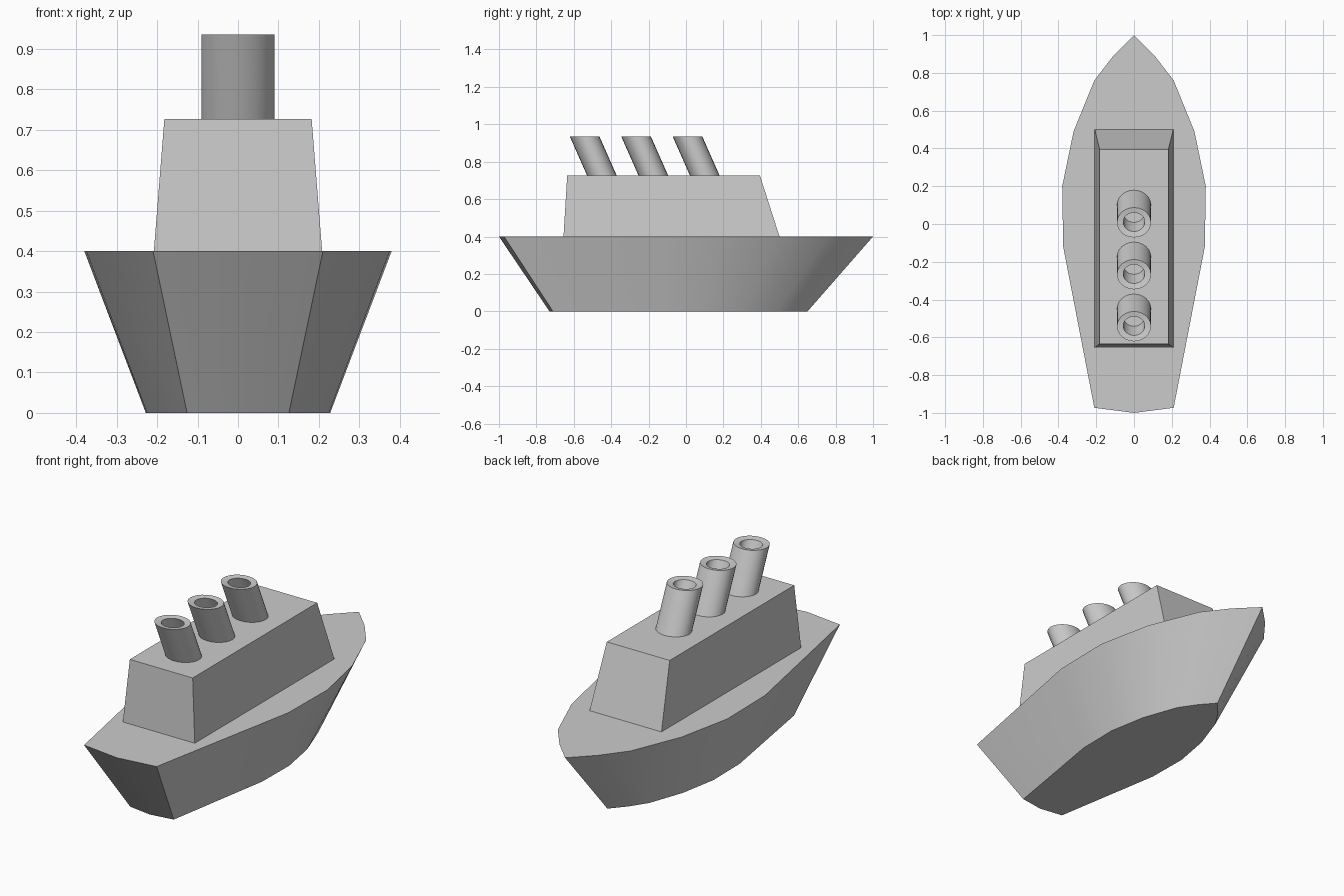
import bpy, bmesh, math

if "Cube" in bpy.data.objects:
    bpy.data.objects.remove(bpy.data.objects["Cube"])


def loft(name, rings, smooth=None):
    """Skin a stack of closed rings and cap both ends."""
    bm = bmesh.new()
    loops = [[bm.verts.new(p) for p in ring] for ring in rings]
    n = len(loops[0])
    for a, b in zip(loops, loops[1:]):
        for i in range(n):
            j = (i + 1) % n
            bm.faces.new((a[i], a[j], b[j], b[i]))
    bm.faces.new(loops[0][::-1])
    bm.faces.new(loops[-1])
    bmesh.ops.recalc_face_normals(bm, faces=bm.faces)
    mesh = bpy.data.meshes.new(name)
    bm.to_mesh(mesh)
    bm.free()
    ob = bpy.data.objects.new(name, mesh)
    bpy.context.collection.objects.link(ob)
    if smooth:
        bpy.context.view_layer.objects.active = ob
        ob.select_set(True)
        bpy.ops.object.shade_smooth_by_angle(angle=math.radians(smooth))
        ob.select_set(False)
    return ob


def rect(x, y0, y1, z):
    return [(-x, y0, z), (x, y0, z), (x, y1, z), (-x, y1, z)]


def ellipse(rx, ry, y, z, n=24):
    return [(rx * math.cos(2 * math.pi * i / n),
             y + ry * math.sin(2 * math.pi * i / n), z) for i in range(n)]


# Hull: half deck outline from bow to blunt end, mirrored, shrunk at the keel
half = [(0.11, 0.89), (0.21, 0.76), (0.32, 0.49), (0.38, 0.20),
        (0.375, -0.12), (0.21, -0.973)]
outline = [(0, 1)] + half + [(0, -1)] + [(-x, y) for x, y in reversed(half)]
deck = [(x, y, 0.40) for x, y in outline]
keel = [(x * 0.6, y * 0.69 - 0.04, 0) for x, y in outline]
loft("hull", [keel, deck], smooth=30)

# Tapered cabin block
loft("cabin", [rect(0.208, -0.655, 0.50, 0.40),
               rect(0.182, -0.635, 0.395, 0.727)])

# Three raked funnels with hollow tops
BASE, TOP = 0.727, 0.935
for k in range(3):
    y_base = 0.10 - 0.275 * k

    def ring(r, z):
        y = y_base - 0.092 * (z - BASE) / (TOP - BASE)
        return ellipse(r, r * 0.88, y, z)

    loft(f"funnel_{k + 1}",
         [ring(0.09, BASE - 0.015), ring(0.09, TOP), ring(0.057, TOP - 0.005),
          ring(0.055, TOP - 0.11)], smooth=40)
